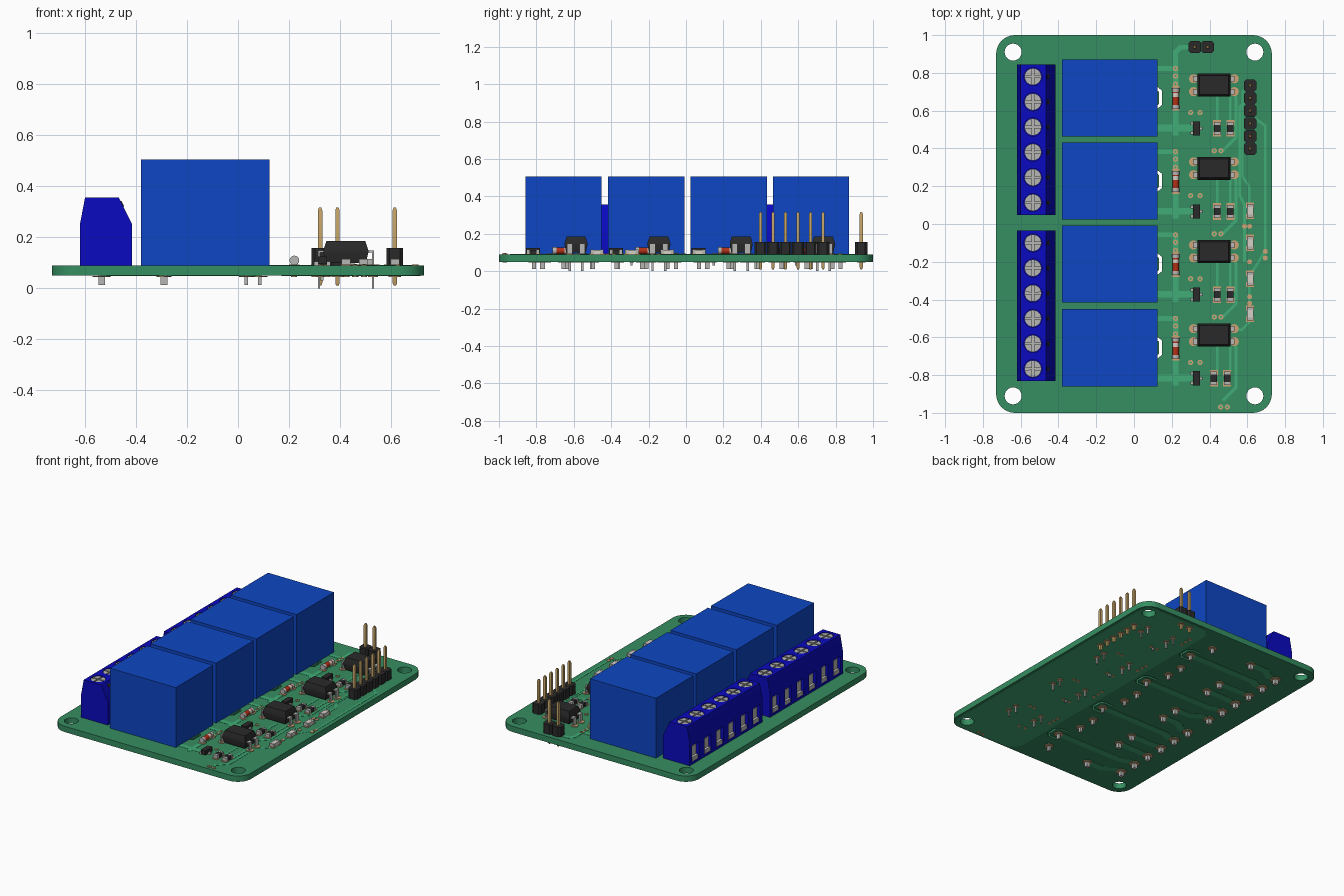
import bpy, bmesh, math
from mathutils import Matrix, Vector

if "Cube" in bpy.data.objects:
    bpy.data.objects.remove(bpy.data.objects["Cube"])


def material(name, rgb):
    lin = [((c / 255 + 0.055) / 1.055) ** 2.4 if c > 10 else c / 255 / 12.92 for c in rgb] + [1]
    m = bpy.data.materials.new(name)
    m.use_nodes = True
    m.diffuse_color = lin
    m.node_tree.nodes["Principled BSDF"].inputs["Base Color"].default_value = lin
    return m


GREEN = material("board green", (54, 142, 98))
TRACE = material("trace green", (64, 172, 118))
RELAY = material("relay blue", (14, 70, 195))
BLUE = material("terminal blue", (10, 10, 192))
BLACK = material("black plastic", (42, 42, 42))
SILVER = material("silver metal", (182, 182, 180))
GOLD = material("gold pin", (196, 164, 104))
PAD = material("tan pad", (206, 164, 118))
RED = material("diode red", (178, 48, 22))
PALE = material("pale ceramic", (214, 208, 198))
TOP, BOTTOM = 0.09, 0.05


class Part:
    """Collects simple solids into one named object."""

    def __init__(self, name):
        self.name, self.bm, self.mats = name, bmesh.new(), []

    def paint(self, faces, mat):
        if mat not in self.mats:
            self.mats.append(mat)
        for f in faces:
            f.material_index = self.mats.index(mat)

    def loft(self, rings, mat):
        loops = [[self.bm.verts.new(p) for p in r] for r in rings]
        faces = [self.bm.faces.new(loops[0][::-1]), self.bm.faces.new(loops[-1])]
        for a, b in zip(loops, loops[1:]):
            for i in range(len(a)):
                j = (i + 1) % len(a)
                faces.append(self.bm.faces.new((a[i], a[j], b[j], b[i])))
        self.paint(faces, mat)

    def prism(self, pts, z0, z1, mat):
        self.loft([[(x, y, z) for x, y in pts] for z in (z0, z1)], mat)

    def box(self, x, y, w, d, z0, z1, mat):
        self.prism(rect(x, y, w, d), z0, z1, mat)

    def cyl(self, loc, r, h, mat, axis="Z", angle=0.0, segs=16):
        m = Matrix.Translation(loc) @ Matrix.Rotation(angle, 4, axis)
        res = bmesh.ops.create_cone(self.bm, cap_ends=True, segments=segs, radius1=r, radius2=r, depth=h, matrix=m)
        self.paint({f for v in res["verts"] for f in v.link_faces}, mat)

    def pad(self, x, y, r=0.015, z=TOP + 0.002):
        self.cyl((x, y, z), r, 0.004, PAD)

    def done(self):
        bmesh.ops.recalc_face_normals(self.bm, faces=self.bm.faces)
        me = bpy.data.meshes.new(self.name)
        self.bm.to_mesh(me)
        self.bm.free()
        for m in self.mats:
            me.materials.append(m)
        ob = bpy.data.objects.new(self.name, me)
        bpy.context.collection.objects.link(ob)
        return ob


def rect(x, y, w, d):
    return [(x + sx * w / 2, y + sy * d / 2) for sx, sy in ((-1, -1), (1, -1), (1, 1), (-1, 1))]


def circle(x, y, r, n=24, a0=0, a1=2 * math.pi):
    return [(x + r * math.cos(a0 + (a1 - a0) * i / n), y + r * math.sin(a0 + (a1 - a0) * i / n)) for i in range(n)]


def rounded(x0, x1, y0, y1, r):
    q = math.pi / 2
    pts = []
    for k, (x, y) in enumerate(((x1 - r, y1 - r), (x0 + r, y1 - r), (x0 + r, y0 + r), (x1 - r, y0 + r))):
        pts += circle(x, y, r, 8, k * q, k * q + q) + [circle(x, y, r, 1, k * q + q)[0]]
    return pts


def ribbon(path, width):
    """Outline of a mitred strip along a path."""
    p = [Vector(q) for q in path]
    left, right = [], []
    for i, q in enumerate(p):
        a = (q - p[i - 1]).normalized() if i else (p[1] - q).normalized()
        b = (p[i + 1] - q).normalized() if i < len(p) - 1 else a
        t = (a + b).normalized()
        n = Vector((-t.y, t.x)) * (width / 2 / max(t.dot(a), 0.4))
        left.append(tuple(q + n))
        right.append(tuple(q - n))
    return left + right[::-1]


def slab(name, outlines, z0, z1, mat):
    """Flat plate with holes, from filled outlines."""
    cu = bpy.data.curves.new(name, "CURVE")
    cu.dimensions, cu.fill_mode, cu.extrude = "2D", "BOTH", (z1 - z0) / 2
    for pts in outlines:
        s = cu.splines.new("POLY")
        s.points.add(len(pts) - 1)
        s.use_cyclic_u = True
        for sp, (x, y) in zip(s.points, pts):
            sp.co = (x, y, 0, 1)
    tmp = bpy.data.objects.new(name, cu)
    bpy.context.collection.objects.link(tmp)
    me = bpy.data.meshes.new_from_object(tmp.evaluated_get(bpy.context.evaluated_depsgraph_get()))
    bpy.data.objects.remove(tmp)
    me.transform(Matrix.Translation((0, 0, (z0 + z1) / 2)))
    me.materials.clear()
    me.materials.append(mat)
    bpy.context.collection.objects.link(bpy.data.objects.new(name, me))


CHANNELS = (0.668, 0.228, -0.212, -0.655)
SCREWS = [[y0 - 0.1333 * i for i in range(6)] for y0 in (0.78, -0.1)]

# Board with corner holes and isolation slots
holes = [circle(sx * 0.64, sy * 0.91, 0.045) for sx in (-1, 1) for sy in (-1, 1)]
slots = [ribbon([(0.04, c + 0.055), (0.115, c + 0.055), (0.14, c + 0.035), (0.14, c - 0.035),
                 (0.115, c - 0.055), (0.04, c - 0.055)], 0.015) for c in CHANNELS]
slab("board", [rounded(-0.73, 0.73, -1, 1, 0.1)] + holes + slots, BOTTOM, TOP, GREEN)
slab("ground_plane", [rounded(0.17, 0.715, -0.985, 0.985, 0.09)] + holes[2:], BOTTOM - 0.002, BOTTOM, TRACE)

# Copper tracks on both sides
tr = Part("tracks")
top_paths = [([(0.22, 0.82), (0.22, 0.91), (0.245, 0.935), (0.3, 0.935)], 0.025),
             ([(0.6, 0.66), (0.56, 0.62), (0.56, 0.15), (0.585, 0.1), (0.585, -0.2)], 0.014),
             ([(0.6, 0.73), (0.575, 0.70), (0.575, 0.25), (0.61, 0.2), (0.61, 0.08)], 0.012),
             ([(0.64, 0.56), (0.695, 0.52), (0.695, -0.14), (0.66, -0.2), (0.62, -0.26)], 0.014),
             ([(0.53, -0.56), (0.57, -0.56), (0.61, -0.52), (0.61, -0.3)], 0.014)]
for c in CHANNELS:
    top_paths += [([(0.1, c - 0.16), (0.31, c - 0.16)], 0.035), ([(0.1, c + 0.155), (0.22, c + 0.155)], 0.025),
                  ([(0.22, c + 0.15), (0.22, c - 0.2)], 0.03), ([(0.44, c + 0.02), (0.44, c - 0.13)], 0.014),
                  ([(0.51, c + 0.02), (0.51, c - 0.13)], 0.014),
                  ([(0.53, c + 0.03), (0.54, c), (0.54, c - 0.21), (0.47, c - 0.28)], 0.016)]
for path, w in top_paths:
    tr.prism(ribbon(path, w), TOP, TOP + 0.0015, TRACE)
terminal_ys = SCREWS[0] + SCREWS[1]
for k, c in enumerate(CHANNELS):
    for y, end in zip(terminal_ys[3 * k:3 * k + 3], ((-0.29, c + 0.158), (0.085, c), (-0.29, c - 0.158))):
        bend = (-0.46 + abs(end[1] - y), end[1])
        tr.prism(ribbon([(-0.535, y), (-0.48, y), bend, end], 0.05), BOTTOM - 0.002, BOTTOM, TRACE)
tr.done()


# Terminal blocks: profile body, cut recesses, screws and clamps
def terminal_block(name, ys):
    y0, y1 = min(ys) - 0.065, max(ys) + 0.065
    prof = [(-0.62, TOP), (-0.415, TOP), (-0.415, 0.25), (-0.467, 0.355), (-0.6, 0.355), (-0.62, 0.25)]
    body = Part(name)
    body.loft([[(x, y, z) for x, z in prof] for y in (y0, y1)], BLUE)
    cut, metal, dots = Part("cutter"), Part(name + "_metal"), Part(name + "_test_holes")
    for y in ys:
        cut.cyl((-0.535, y, 0.355), 0.048, 0.04, BLUE, segs=24)
        cut.box(-0.61, y, 0.08, 0.075, 0.105, 0.22, BLUE)
        metal.cyl((-0.535, y, 0.338), 0.045, 0.01, SILVER, segs=24)
        for k in range(4):
            a = k * math.pi / 2
            arc = [(0.005, 0.005)] + circle(0, 0, 0.045, 7, 0.12, math.pi / 2 + 0.09)
            quad = [(-0.535 + u * math.cos(a) - v * math.sin(a), y + u * math.sin(a) + v * math.cos(a)) for u, v in arc]
            metal.prism(quad, 0.342, 0.352, SILVER)
        metal.box(-0.585, y, 0.03, 0.07, 0.107, 0.2, SILVER)
        metal.box(-0.603, y, 0.03, 0.06, 0.107, 0.135, SILVER)
        metal.box(-0.535, y, 0.026, 0.026, 0.012, TOP, SILVER)
        metal.pad(-0.535, y, 0.035, BOTTOM - 0.003)
        dots.cyl((-0.455, y, 0.331), 0.012, 0.006, BLACK, "Y", math.radians(63.6))
    ob, cutter = body.done(), cut.done()
    cutter.hide_render = True
    mod = ob.modifiers.new("recesses", "BOOLEAN")
    mod.operation, mod.object, mod.solver = "DIFFERENCE", cutter, "EXACT"
    bpy.context.view_layer.objects.active = ob
    bpy.ops.object.modifier_apply(modifier=mod.name)
    bpy.data.objects.remove(cutter)
    metal.done()
    dots.done()


terminal_block("rear_terminal_block", SCREWS[0])
terminal_block("front_terminal_block", SCREWS[1])


# Small chip with metal ends
def chip(name, x, y, body):
    p = Part(name)
    p.box(x, y, 0.034, 0.04, TOP, 0.114, body)
    for s in (-1, 1):
        p.box(x, y + s * 0.027, 0.035, 0.016, TOP, 0.115, SILVER)
        p.box(x, y + s * 0.03, 0.042, 0.028, TOP, TOP + 0.003, PAD)
    p.done()


for n, c in enumerate(CHANNELS, 1):
    # Relay and its pins
    p = Part(f"relay_{n}")
    p.box(-0.128, c, 0.505, 0.408, TOP, 0.505, RELAY)
    for x, y in ((0.085, 0), (0.033, 0.158), (0.033, -0.158), (-0.29, 0.158), (-0.29, -0.158)):
        p.box(x, c + y, 0.028 if x < 0 else 0.014, 0.022, 0.012, TOP, SILVER)
        p.pad(x, c + y, 0.03, BOTTOM - 0.003)
    p.done()

    # Optocoupler with bent legs
    p = Part(f"optocoupler_{n}")
    ox, oy = 0.423, c + 0.067
    p.loft([[(x, y, z) for x, y in rect(ox, oy, w, d)] for z, w, d in
            ((0.1, 0.156, 0.105), (0.14, 0.176, 0.122), (0.15, 0.176, 0.122), (0.186, 0.152, 0.1))], BLACK)
    for sx in (-1, 1):
        for sy in (-1, 1):
            y = oy + sy * 0.034
            p.box(ox + sx * 0.095, y, 0.03, 0.03, 0.14, 0.148, SILVER)
            p.box(ox + sx * 0.106, y, 0.008, 0.03, 0.094, 0.148, SILVER)
            p.box(ox + sx * 0.106, y, 0.008, 0.013, 0.0, 0.1, SILVER)
            p.pad(ox + sx * 0.108, y, 0.024)
            p.pad(ox + sx * 0.106, y, 0.02, BOTTOM - 0.003)
    p.done()

    # Diode
    p = Part(f"diode_{n}")
    for y, ln, r, mat in ((0.045, 0.02, 0.019, SILVER), (-0.045, 0.02, 0.019, SILVER),
                          (0, 0.075, 0.017, RED), (0.018, 0.02, 0.018, PALE)):
        p.cyl((0.221, c + y - 0.003, 0.109), r, ln, mat, "X", math.pi / 2)
    for s in (-1, 1):
        p.box(0.221, c - 0.003 + s * 0.05, 0.042, 0.03, TOP, TOP + 0.003, PAD)
    p.done()

    # Transistor
    p = Part(f"transistor_{n}")
    p.box(0.331, c - 0.162, 0.036, 0.075, 0.095, 0.124, BLACK)
    for x, y in ((0.307, 0.025), (0.307, -0.025), (0.355, 0)):
        p.box(x, c - 0.162 + y, 0.016, 0.016, TOP, 0.104, SILVER)
    p.done()

    # Resistors and vias
    shift = -0.017 if n == 4 else 0
    chip(f"base_resistor_{n}", 0.44 + shift, c - 0.162, BLACK)
    chip(f"input_resistor_{n}", 0.51 + shift, c - 0.162, BLACK)
    p = Part(f"vias_{n}")
    for x, y in ((0.22, 0.155), (0.22, 0.115), (0.22, 0.072), (0.3, -0.078), (0.35, -0.078),
                 (0.425 - 2 * shift, -0.28 + 2 * shift), (0.46 - 2 * shift, -0.28 + 2 * shift)):
        p.pad(x, c + y, 0.014)
        p.cyl((x, c + y, 0.095), 0.006, 0.002, TRACE)
        p.pad(x, c + y, 0.012, BOTTOM - 0.003)
    if n < 4:
        p.box(0.33, c - 0.08, 0.012, 0.012, 0.03, BOTTOM, SILVER)
    p.done()

# Indicator lights along the right edge
for n, y in enumerate((0.07, -0.1, -0.29, -0.475), 1):
    chip(f"indicator_{n}", 0.615, y, PALE)
p = Part("edge_vias")
for x, y in ((0.585, -0.012), (0.612, -0.012), (0.695, -0.145), (0.695, -0.18), (0.612, -0.2), (0.612, -0.385), (0.612, -0.42)):
    p.pad(x, y, 0.013)
p.done()


# Pin headers
def header(name, points):
    p = Part(name)
    for x, y in points:
        c = 0.012
        oct_pts = [(-0.033, -0.033 + c), (-0.033 + c, -0.033), (0.033 - c, -0.033), (0.033, -0.033 + c),
                   (0.033, 0.033 - c), (0.033 - c, 0.033), (-0.033 + c, 0.033), (-0.033, 0.033 - c)]
        p.prism([(x + u, y + v) for u, v in oct_pts], TOP, 0.157, BLACK)
        p.loft([[(u, v, z) for u, v in rect(x, y, w, w)] for z, w in
                ((0.01, 0.009), (0.02, 0.017), (0.305, 0.017), (0.317, 0.009))], GOLD)
        p.pad(x, y, 0.024, BOTTOM - 0.003)
    p.done()


header("signal_header", [(0.615, 0.398 + 0.067 * i) for i in range(6)])
header("power_header", [(0.322, 0.937), (0.39, 0.937)])

# Smooth round parts, keep edges sharp
bpy.ops.object.select_all(action="DESELECT")
for ob in bpy.context.collection.objects:
    if ob.type == "MESH":
        ob.select_set(True)
        bpy.context.view_layer.objects.active = ob
bpy.ops.object.shade_smooth_by_angle(angle=math.radians(35))
